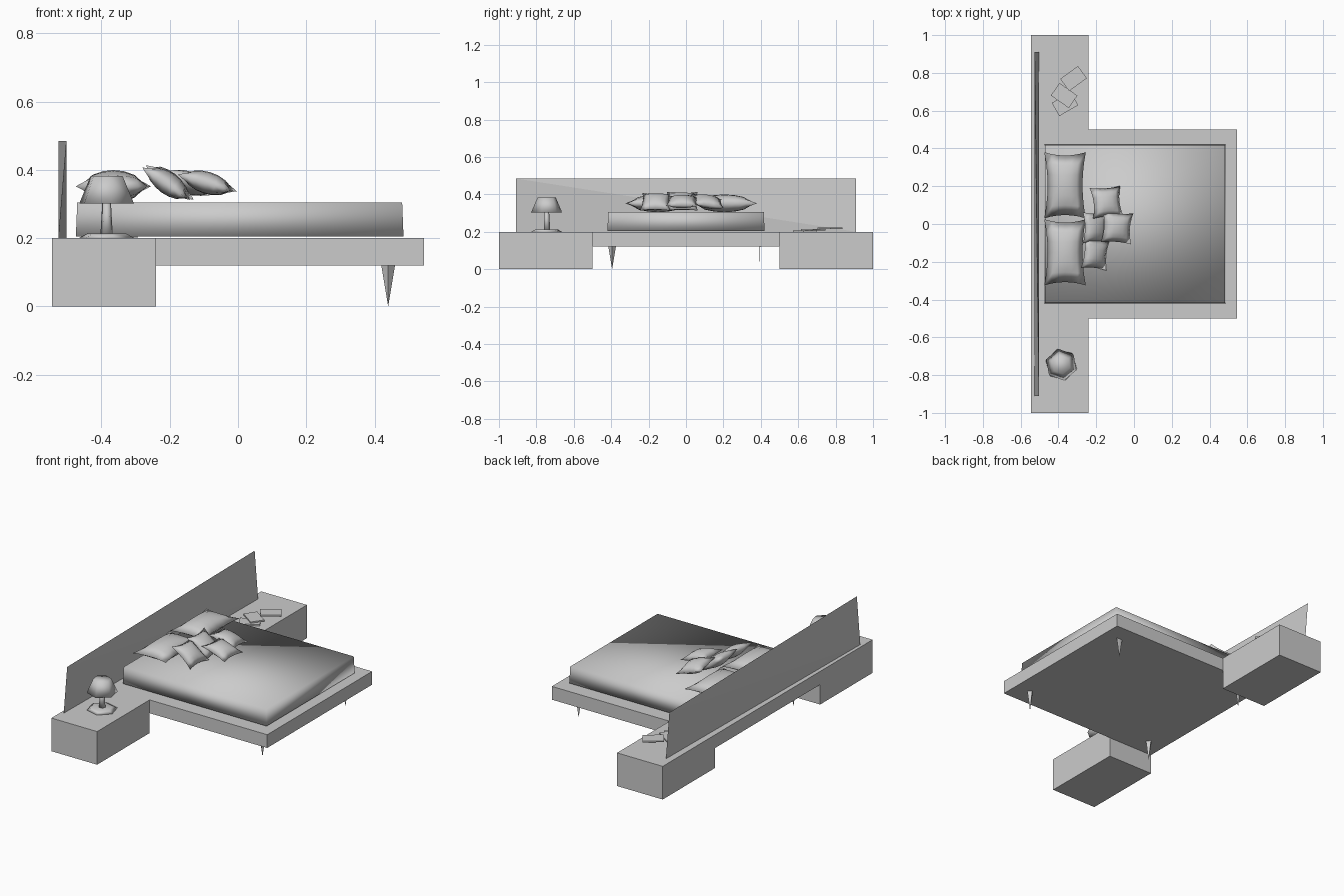
import bpy, bmesh, math
from mathutils import Matrix, Vector

cube = bpy.data.objects.get("Cube")
if cube:
    bpy.data.objects.remove(cube, do_unlink=True)

grey = bpy.data.materials.new("plain_grey")
grey.use_nodes = True
grey.diffuse_color = (0.6, 0.6, 0.6, 1)
grey.node_tree.nodes["Principled BSDF"].inputs["Base Color"].default_value = (0.6, 0.6, 0.6, 1)


def finish(name, bm, smooth=False):
    """Turn a bmesh into a named, coloured object."""
    bmesh.ops.recalc_face_normals(bm, faces=bm.faces)
    mesh = bpy.data.meshes.new(name)
    for f in bm.faces:
        f.smooth = smooth
    bm.to_mesh(mesh)
    bm.free()
    mesh.materials.append(grey)
    obj = bpy.data.objects.new(name, mesh)
    bpy.context.collection.objects.link(obj)
    return obj


def box(name, lo, hi, smooth=False, inset=0.0):
    """Box between two corners; inset draws the top in a little."""
    lo, hi = Vector(lo), Vector(hi)
    bm = bmesh.new()
    bmesh.ops.create_cube(bm, size=1)
    for v in bm.verts:
        top = v.co.z > 0
        v.co = Vector([(l + h) / 2 + c * (h - l) for l, h, c in zip(lo, hi, v.co)])
        if top:
            v.co.x -= math.copysign(inset, v.co.x)
            v.co.y -= math.copysign(inset, v.co.y)
    return finish(name, bm, smooth)


def cone(name, sides, r_low, r_high, z_low, z_high, xy, turn=0, flat=1.0, smooth=False):
    """Upright tapered prism."""
    bm = bmesh.new()
    bmesh.ops.create_cone(bm, cap_ends=True, segments=sides, radius1=r_low,
                          radius2=r_high, depth=z_high - z_low)
    bmesh.ops.remove_doubles(bm, verts=bm.verts, dist=0.0001)
    bmesh.ops.rotate(bm, verts=bm.verts, matrix=Matrix.Rotation(math.radians(turn), 3, 'Z'))
    bmesh.ops.scale(bm, verts=bm.verts, vec=(1, flat, 1))
    bmesh.ops.translate(bm, verts=bm.verts, vec=(*xy, (z_low + z_high) / 2))
    return finish(name, bm, smooth)


def pillow(name, centre, size, pitch=0, roll=0, turn=0):
    """Two bulging sheets with pointed corners and drawn-in sides."""
    bm = bmesh.new()
    n = 6
    for side in (1, -1):
        sheet = bmesh.ops.create_grid(bm, x_segments=n, y_segments=n, size=1)
        for v in sheet["verts"]:
            u, w = v.co.x, v.co.y
            bulge = max(0, (1 - u * u) * (1 - w * w)) ** 0.6
            v.co = (u * (1 - 0.16 * (1 - w * w)) * size[0] / 2,
                    w * (1 - 0.1 * (1 - u * u)) * size[1] / 2,
                    side * bulge * size[2] / 2)
    bmesh.ops.remove_doubles(bm, verts=bm.verts, dist=0.0001)
    obj = finish(name, bm, True)
    obj.location = centre
    obj.rotation_euler = [math.radians(a) for a in (roll, pitch, turn)]
    return obj


# Bed platform and mattress
box("bed_platform", (-0.545, -0.5, 0.12), (0.545, 0.5, 0.2))
box("mattress", (-0.475, -0.42, 0.205), (0.485, 0.42, 0.305), smooth=True, inset=0.004)

# Side tables and tapered legs
for side, y in (("right", -1), ("left", 1)):
    lo, hi = sorted((0.5 * y, y))
    box(side + "_nightstand", (-0.545, lo, 0), (-0.24, hi, 0.2))
    for end, x in (("head", -0.44), ("foot", 0.44)):
        cone(f"{end}_{side}_leg", 4, 0, 0.02, 0, 0.12, (x, 0.395 * y),
             flat=1 if y < 0 else 0.1)

# Thin headboard with opposite twisted ends
bm = bmesh.new()
back, front, end, low, high = -0.526, -0.503, 0.91, 0.2, 0.485
for co in ((back, -end, low), (front, -end, high), (front, end, low), (back, end, high)):
    bm.verts.new(co)
bmesh.ops.convex_hull(bm, input=bm.verts)
finish("headboard", bm)

# Sleeping pillows
pillow("left_pillow", (-0.365, 0.205, 0.352), (0.22, 0.35, 0.095))
pillow("right_pillow", (-0.365, -0.15, 0.352), (0.22, 0.35, 0.095))

# Scatter cushions
pillow("cushion_left", (-0.145, 0.115, 0.362), (0.17, 0.165, 0.065), pitch=17, roll=-8, turn=4)
pillow("cushion_front", (-0.09, -0.02, 0.362), (0.17, 0.165, 0.065), pitch=17, turn=-4)
pillow("cushion_middle", (-0.205, -0.02, 0.363), (0.165, 0.165, 0.065), pitch=38)
pillow("cushion_right", (-0.205, -0.16, 0.36), (0.165, 0.16, 0.065), pitch=35, turn=-6)

# Table lamp
lamp = (-0.385, -0.745)
cone("lamp_base", 6, 0.085, 0.06, 0.2, 0.213, lamp, turn=15, smooth=True)
cone("lamp_stem", 5, 0.019, 0.013, 0.21, 0.31, lamp, smooth=True)
cone("lamp_shade", 6, 0.085, 0.05, 0.302, 0.382, lamp, turn=10, smooth=True)

# Loose stack of books
for name, x, y, z, turn in (("lower_book", -0.365, 0.635, 0.204, 30),
                            ("middle_book", -0.37, 0.68, 0.212, -35),
                            ("upper_book", -0.32, 0.77, 0.22, 36)):
    book = box(name, (-0.058, -0.04, -0.004), (0.058, 0.04, 0.004))
    book.location = (x, y, z)
    book.rotation_euler.z = math.radians(turn)
